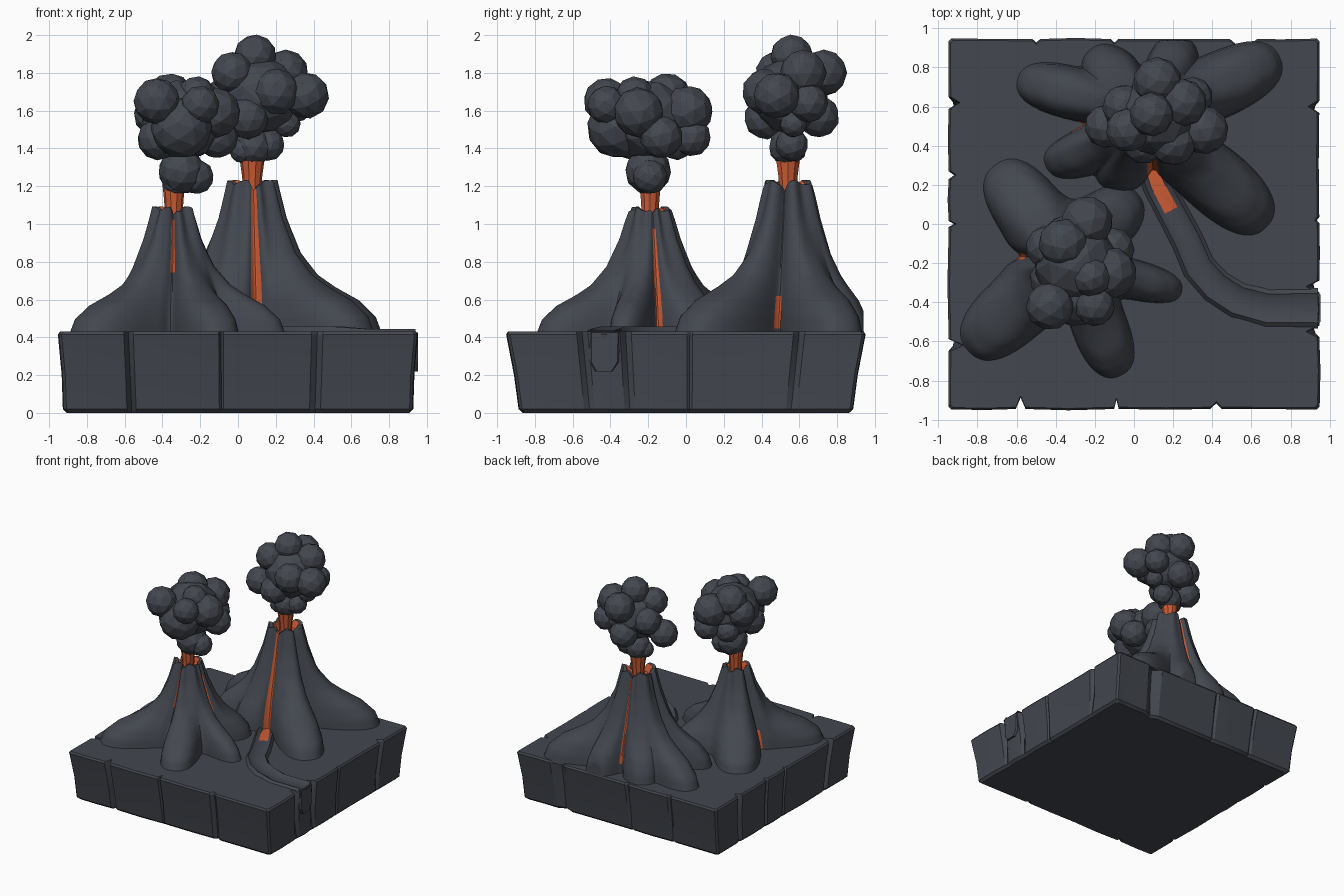
import bpy, bmesh, math, random
from mathutils import Vector, Matrix

if "Cube" in bpy.data.objects:
    bpy.data.objects.remove(bpy.data.objects["Cube"])

random.seed(4)
TOP = 0.43


def material(name, rgb):
    m = bpy.data.materials.new(name)
    m.diffuse_color = (*rgb, 1)
    m.use_nodes = True
    m.node_tree.nodes["Principled BSDF"].inputs["Base Color"].default_value = m.diffuse_color
    return m


ROCK = material("dark basalt grey", (0.056, 0.063, 0.078))
LAVA = material("lava orange", (0.60, 0.105, 0.035))


def finish(bm, name, smooth=None):
    bmesh.ops.recalc_face_normals(bm, faces=bm.faces[:])
    me = bpy.data.meshes.new(name)
    bm.to_mesh(me)
    bm.free()
    me.materials.append(ROCK)
    me.materials.append(LAVA)
    ob = bpy.data.objects.new(name, me)
    bpy.context.collection.objects.link(ob)
    if smooth:
        bpy.ops.object.select_all(action='DESELECT')
        ob.select_set(True)
        bpy.context.view_layer.objects.active = ob
        bpy.ops.object.shade_smooth_by_angle(angle=math.radians(smooth))
    return ob


def loft(bm, rings):
    """Bridge closed rings of equal length; returns faces as (ring, column, face)."""
    vs = [[bm.verts.new(p) for p in r] for r in rings]
    out, n = [], len(rings[0])
    for i in range(len(vs) - 1):
        for j in range(n):
            k = (j + 1) % n
            out.append((i, j, bm.faces.new((vs[i][j], vs[i][k], vs[i + 1][k], vs[i + 1][j]))))
    return vs, out


# --- cracked rock slab: square outline with V notches, tapering to the bottom
# per side: (position along side, half width, depth, fade at bottom)
SIDES = [
    [(-0.58, 0.025, 0.06, 0.8), (-0.09, 0.012, 0.05, 0.1), (0.42, 0.03, 0.03, 0.9)],
    [(-0.55, 0.03, 0.06, 0.1), (-0.32, 0.03, 0.06, 0.1), (0.02, 0.015, 0.015, 0.8), (0.6, 0.03, 0.05, 0.1)],
    [(-0.56, 0.07, 0.06, 0.6), (0.1, 0.02, 0.02, 0.6), (0.5, 0.02, 0.02, 0.7)],
    [(-0.62, 0.03, 0.05, 0.6), (-0.25, 0.02, 0.03, 0.6), (0.0, 0.015, 0.03, 0.3), (0.62, 0.03, 0.07, 0.7)],
]
outline = []            # (side, along, inset, fade)
for s, notches in enumerate(SIDES):
    last = -0.95
    outline.append((s, -0.935, 0.0, 1))
    for p, h, d, f in sorted(notches):
        outline.append((s, (last + p) / 2, random.uniform(-0.006, 0.006), 1))
        outline += [(s, p - h, 0.002, 1), (s, p, d, f), (s, p + h, 0.002, 1)]
        last = p
    outline.append((s, 0.935, 0.0, 1))


def slab_ring(z, inset):
    t = 1 - z / TOP
    pts = []
    for s, a, d, f in outline:
        x, y = a, -0.95 + inset + d * (1 - t + t * f)
        x -= math.copysign(inset, a) if abs(a) > 0.9 else 0
        v = Matrix.Rotation(s * math.pi / 2, 3, 'Z') @ Vector((x, y, z))
        v.x *= 1 - 0.03 * t
        v.y *= 1 - 0.075 * t
        pts.append(v)
    return pts


bm = bmesh.new()
vs, _ = loft(bm, [slab_ring(z, i) for z, i in
                  ((0, 0.02), (0.02, 0.0), (0.2, 0.006), (0.415, 0.0), (TOP, 0.012))])
bm.faces.new(vs[0])
bm.faces.new(vs[-1])
finish(bm, "rock_slab", 25)


# --- volcanoes: concave cones with finger-shaped foot lobes and lava grooves
def ang(a, b):
    return abs((a - b + 180) % 360 - 180)


# (height fraction, core radius, share of lobe length)
PROFILE = [(1, 0, 0), (0.76, 0.045, 0.02), (0.53, 0.10, 0.09), (0.38, 0.14, 0.25), (0.30, 0.16, 0.45),
           (0.21, 0.18, 0.74), (0.10, 0.20, 0.93), (-0.02, 0.21, 1)]


def volcano(name, cx, cy, top, rim, lobes, streaks):
    seg, sub = 180, 3
    levels = []
    for a, b in zip(PROFILE, PROFILE[1:]):
        levels += [tuple(p + (q - p) * k / sub for p, q in zip(a, b)) for k in range(sub)]
    levels.append(PROFILE[-1])

    def point(h, r, w, j, inner=None):
        th = j * 360 / seg
        t = math.radians(th)
        ext = max((L - rim - 0.21) * math.exp(-(ang(th, a) / wd) ** 2.6) for a, L, wd in lobes)
        groove = max(math.exp(-(ang(th, s[0]) / 8) ** 2) for s in streaks)
        rad = (rim + r + ext * w + 0.012 * math.sin(8 * t) * (1 - w)) * (1 - 0.22 * groove)
        z = TOP + h * (top - TOP)
        if h > 0.9:
            z += (-0.03 * groove + 0.012 * math.sin(6 * t)) * (h - 0.9) * 10
        if inner:
            rad, z = rad * inner[0], z - inner[1]
        x, y = cx + rad * math.cos(t), cy + rad * math.sin(t)
        return Vector((max(-0.94, min(0.94, x)), max(-0.94, min(0.94, y)), z))

    bm = bmesh.new()
    rings = [[point(1, 0, 0, j, (0.6, 0.06)) for j in range(seg)],
             [point(1, 0, 0, j, (0.8, 0.0)) for j in range(seg)]]
    rings += [[point(h, r, w, j) for j in range(seg)] for h, r, w in levels]
    vs, faces = loft(bm, rings)
    bm.faces.new(vs[0]).material_index = 1
    bm.faces.new(vs[-1])
    # lava streaks: faces inside an angle and height range
    for i, j, f in faces:
        z = f.calc_center_median().z
        th = (j + 0.5) * 360 / seg
        if i == 0 or any(ang(th, a) < hw and lo < z < hi for a, lo, hi, hw in streaks):
            f.material_index = 1
    return finish(bm, name, 35)


volcano("small_volcano", -0.34, -0.19, 1.08, 0.105,
        [(222, 0.69, 23), (295, 0.65, 20), (-15, 0.61, 14), (45, 0.50, 24), (127, 0.62, 24)],
        [(268, 0.74, 1.03, 4), (174, 0.43, 0.58, 4), (10, 0.42, 0.96, 4)])
volcano("large_volcano", 0.07, 0.54, 1.22, 0.13,
        [(-42, 0.83, 20), (25, 0.75, 20), (66, 0.46, 20), (130, 0.46, 20), (163, 0.70, 18),
         (205, 0.58, 19), (240, 0.42, 20)],
        [(-84, 0.42, 1.25, 5.2), (-11, 0.44, 0.63, 3.2), (95, 0.5, 1.17, 4), (186, 0.42, 0.5, 4)])


# --- lava columns rising from the craters
def column(name, x, y, z0, z1, r0, r1):
    bm = bmesh.new()
    rings = []
    for k in range(4):
        t = k / 3
        r = r0 + (r1 - r0) * t ** 2
        rings.append([(x + r * math.cos(a), y + r * math.sin(a), z0 + (z1 - z0) * t)
                      for a in (i * math.tau / 10 for i in range(10))])
    vs, _ = loft(bm, rings)
    bm.faces.new(vs[0])
    bm.faces.new(vs[-1])
    for f in bm.faces:
        f.material_index = 1
    finish(bm, name, 30)


column("small_lava_column", -0.34, -0.19, 0.97, 1.21, 0.045, 0.06)
column("large_lava_column", 0.075, 0.54, 1.10, 1.335, 0.045, 0.065)


# --- smoke clouds: clusters of faceted lumps
def cloud(name, lumps):
    bm = bmesh.new()
    for x, y, z, r in lumps:
        turn = Matrix.Rotation(random.uniform(0, 3), 4, Vector((random.random(), random.random(), 1)))
        bmesh.ops.create_icosphere(bm, subdivisions=2, radius=r * 1.03,
                                   matrix=Matrix.Translation((x, y, z)) @ turn)
    finish(bm, name, 15)


cloud("small_smoke_cloud", [
    (-0.30, -0.20, 1.55, 0.21), (-0.30, -0.20, 1.28, 0.12), (-0.33, -0.20, 1.22, 0.07),
    (-0.22, -0.19, 1.25, 0.09), (-0.43, -0.42, 1.65, 0.12), (-0.36, -0.10, 1.67, 0.125),
    (-0.44, -0.12, 1.58, 0.11), (-0.30, -0.36, 1.51, 0.16), (-0.12, -0.25, 1.59, 0.13),
    (-0.24, 0.01, 1.60, 0.13), (-0.22, 0.03, 1.46, 0.10), (-0.42, -0.28, 1.45, 0.11),
    (-0.11, -0.13, 1.46, 0.11), (-0.20, -0.42, 1.63, 0.10), (-0.22, -0.27, 1.68, 0.10),
    (-0.36, -0.05, 1.43, 0.09)])
cloud("large_smoke_cloud", [
    (0.12, 0.55, 1.68, 0.20), (0.08, 0.54, 1.41, 0.10), (0.16, 0.56, 1.42, 0.085),
    (0.02, 0.52, 1.39, 0.065), (0.09, 0.56, 1.89, 0.11), (-0.03, 0.48, 1.80, 0.11),
    (0.25, 0.62, 1.80, 0.12), (0.36, 0.48, 1.68, 0.12), (0.05, 0.42, 1.56, 0.11),
    (-0.14, 0.50, 1.56, 0.11), (0.26, 0.57, 1.53, 0.07), (0.12, 0.73, 1.80, 0.12),
    (0.10, 0.70, 1.57, 0.11), (0.20, 0.42, 1.70, 0.12), (0.30, 0.65, 1.64, 0.10),
    (-0.05, 0.60, 1.68, 0.11)])

# --- lava channel with raised banks, winding from the large volcano to the right edge
PATH = [(0.07, 0.36), (0.12, 0.20), (0.19, 0.07), (0.27, -0.08), (0.33, -0.22), (0.42, -0.32),
        (0.53, -0.39), (0.68, -0.43), (0.94, -0.43)]
SECTION = [(-1.0, -0.01), (-0.72, 0.03), (-0.42, 0.006), (0.42, 0.006), (0.72, 0.03), (1.0, -0.01)]
bm = bmesh.new()
rows = []
for i, p in enumerate(PATH):
    d = Vector(PATH[min(i + 1, len(PATH) - 1)]) - Vector(PATH[max(i - 1, 0)])
    n = Vector((-d.y, d.x)).normalized() * (0.08 + 0.003 * i)
    low = 0.5 if i > 6 else 0.9
    rows.append([bm.verts.new((min(0.945, p[0] + n.x * o), p[1] + n.y * o, TOP + h * low))
                 for o, h in SECTION])
for i in range(len(rows) - 1):
    for j in range(len(SECTION) - 1):
        f = bm.faces.new((rows[i][j], rows[i][j + 1], rows[i + 1][j + 1], rows[i + 1][j]))
        f.material_index = 1 if i < 2 and j == 2 else 0
finish(bm, "lava_channel", 40)

# --- cooled spill hanging over the right edge
bm = bmesh.new()
loop = [(-0.51, 0.425), (-0.35, 0.425), (-0.355, 0.27), (-0.39, 0.22), (-0.48, 0.22), (-0.51, 0.27)]
vs, _ = loft(bm, [[(x, -0.43 + (y + 0.43) * s, z) for y, z in loop]
                  for x, s in ((0.80, 1), (0.94, 1), (0.952, 0.88))])
bm.faces.new(vs[0])
bm.faces.new(vs[-1])
finish(bm, "cooled_spill")
